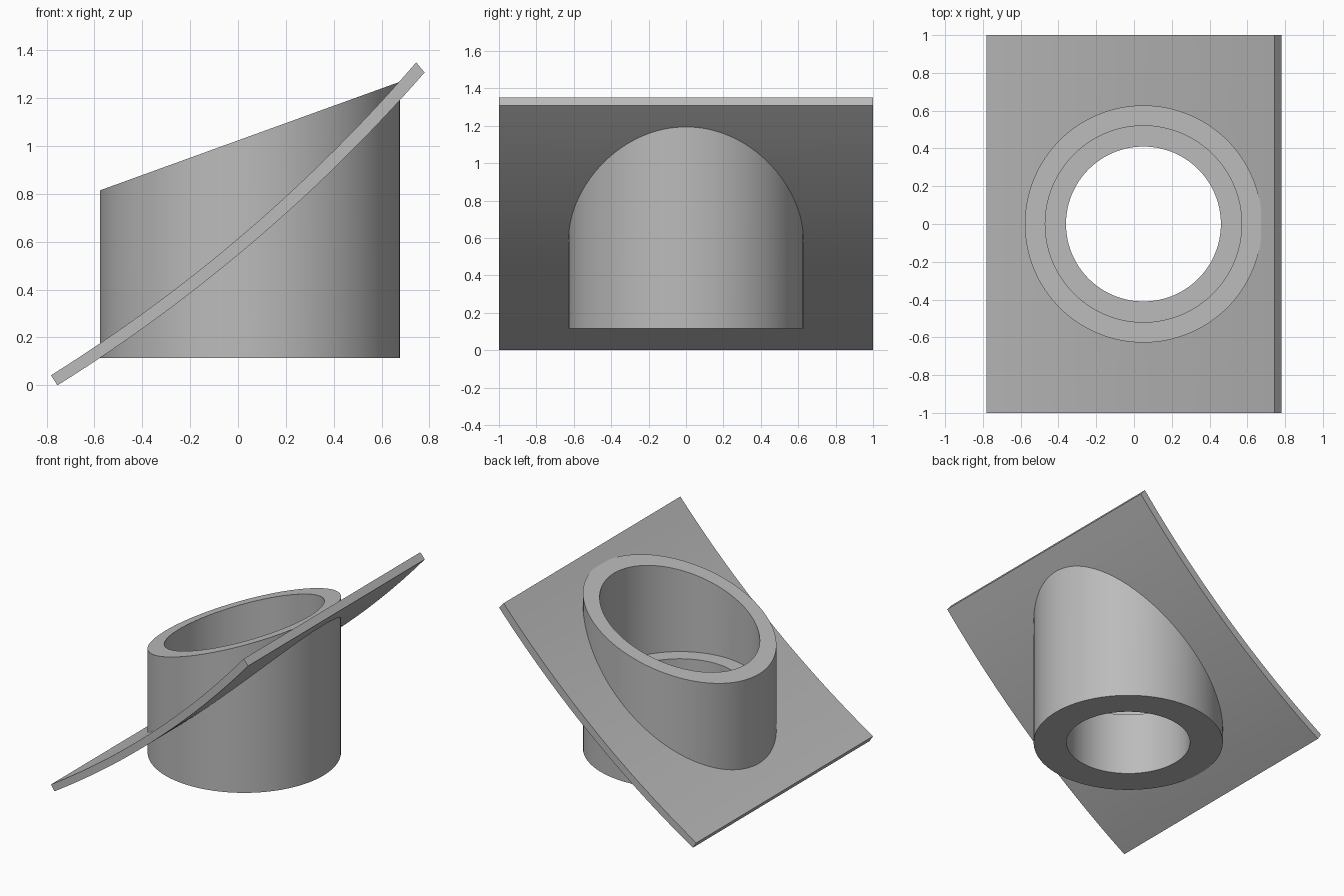
import bpy, bmesh, math
from mathutils import Vector

cube = bpy.data.objects.get("Cube")
if cube:
    bpy.data.objects.remove(cube)

grey = bpy.data.materials.new("plain grey")
grey.use_nodes = True
color = (0.5, 0.5, 0.5, 1)
grey.diffuse_color = color
grey.node_tree.nodes["Principled BSDF"].inputs["Base Color"].default_value = color

CENTRE_X = 0.05


def finish(name, bm):
    bmesh.ops.recalc_face_normals(bm, faces=bm.faces)
    mesh = bpy.data.meshes.new(name)
    bm.to_mesh(mesh)
    bm.free()
    mesh.materials.append(grey)
    obj = bpy.data.objects.new(name, mesh)
    bpy.context.collection.objects.link(obj)
    return obj


def smooth(obj):
    bpy.ops.object.select_all(action='DESELECT')
    obj.select_set(True)
    bpy.context.view_layer.objects.active = obj
    bpy.ops.object.shade_smooth_by_angle(angle=math.radians(30))


def arc(start, end, sagitta, steps=32):
    """Points on a circular arc sagging below the chord, in the xz plane."""
    a, b = Vector(start), Vector(end)
    chord = b - a
    half = chord.length / 2
    along = chord.normalized()
    up = Vector((-along.y, along.x))
    radius = (half ** 2 + sagitta ** 2) / (2 * sagitta)
    middle = (a + b) / 2 + up * (radius - sagitta)
    spread = math.asin(half / radius)
    angles = [spread * (2 * i / steps - 1) for i in range(steps + 1)]
    return [middle + radius * (along * math.sin(t) - up * math.cos(t)) for t in angles]


def lathe(name, rings, steps=128):
    """Closed loop of rings (radius, height function of x) around the bore axis."""
    bm = bmesh.new()
    loops = []
    for radius, height in rings:
        loop = []
        for i in range(steps):
            t = math.tau * i / steps
            x = CENTRE_X + radius * math.cos(t)
            loop.append(bm.verts.new((x, radius * math.sin(t), height(x))))
        loops.append(loop)
    for k, loop in enumerate(loops):
        other = loops[(k + 1) % len(loops)]
        for i in range(steps):
            j = (i + 1) % steps
            bm.faces.new((loop[i], loop[j], other[j], other[i]))
    return finish(name, bm)


# Stepped collar with a sloping rim
def rim(x): return 1.024 + 0.362 * x
def base(x): return 0.115
def ledge(x): return 0.565


collar = lathe("collar", [(0.628, base), (0.628, rim), (0.52, rim),
                          (0.52, ledge), (0.41, ledge), (0.41, base)])
smooth(collar)

# Curved sloping plate
profile = arc((-0.755, 0), (0.78, 1.308), 0.075)
profile += reversed(arc((-0.782, 0.042), (0.745, 1.35), 0.075))
bm = bmesh.new()
face = bm.faces.new([bm.verts.new((p.x, -1, p.y)) for p in profile])
extruded = bmesh.ops.extrude_face_region(bm, geom=[face])["geom"]
bmesh.ops.translate(bm, vec=(0, 2, 0),
                    verts=[v for v in extruded if isinstance(v, bmesh.types.BMVert)])
plate = finish("curved_plate", bm)

# Opening in the plate, hidden inside the collar wall
bm = bmesh.new()
bmesh.ops.create_cone(bm, cap_ends=True, segments=128, radius1=0.6, radius2=0.6, depth=4)
cutter = finish("opening_cutter", bm)
cutter.location.x = CENTRE_X
cutter.hide_render = True
cutter.hide_viewport = True
cut = plate.modifiers.new("opening", 'BOOLEAN')
cut.operation = 'DIFFERENCE'
cut.solver = 'EXACT'
cut.object = cutter
smooth(plate)
